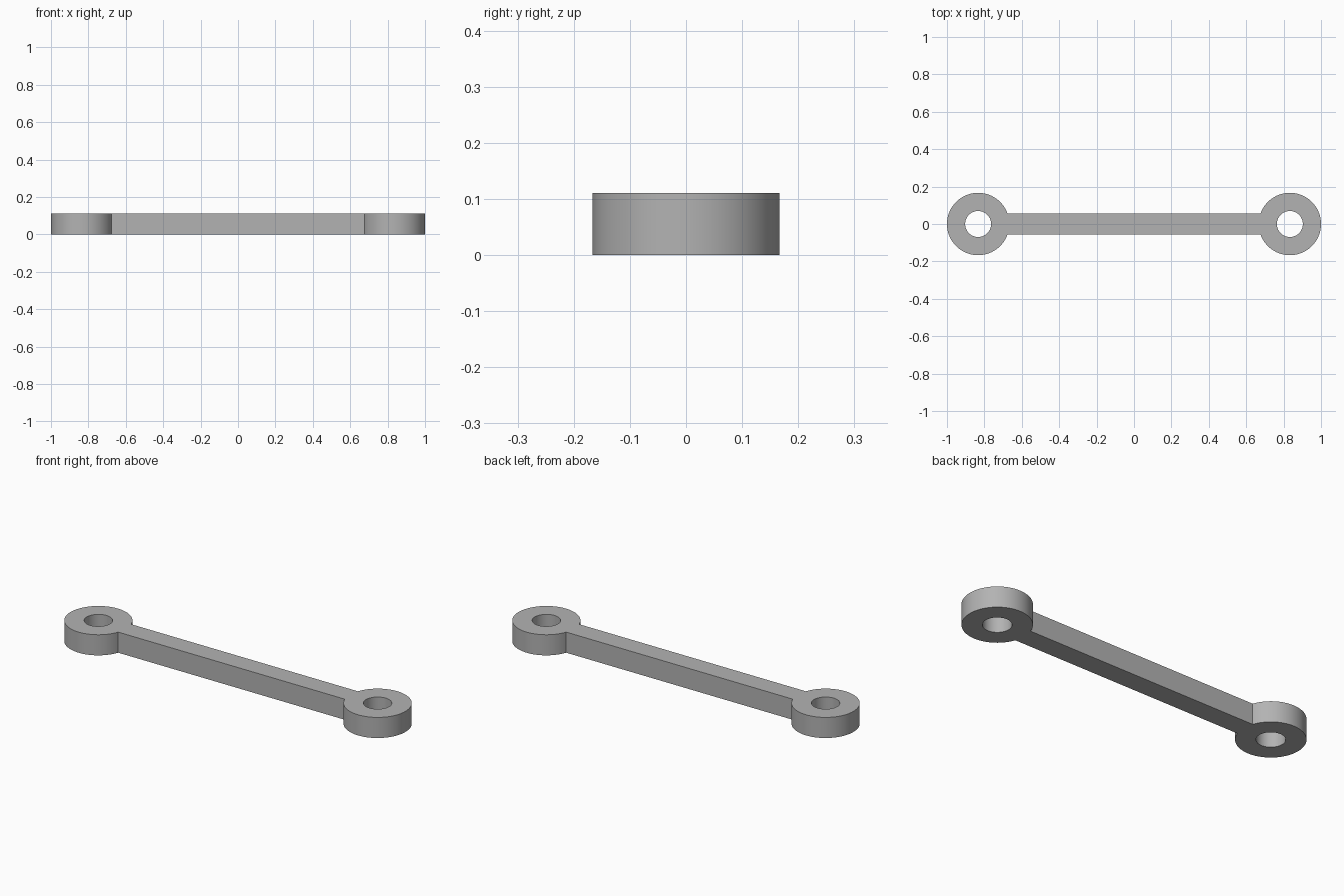
import bpy, bmesh
from math import asin, cos, sin, pi

if "Cube" in bpy.data.objects:
    bpy.data.objects.remove(bpy.data.objects["Cube"], do_unlink=True)

UNIT = 1 / 18
EYE_R, HOLE_R = 3 * UNIT, 1.25 * UNIT
THICK, HALF_WIDTH = 2 * UNIT, UNIT
CENTRE = 15 * UNIT
SEGMENTS = 64

# Plain grey metal
grey = bpy.data.materials.new("grey metal")
grey.use_nodes = True
colour = (0.45, 0.45, 0.45, 1)
grey.diffuse_color = colour
grey.node_tree.nodes["Principled BSDF"].inputs["Base Color"].default_value = colour


def arc(cx, radius, start, end, count):
    """Points along an arc around (cx, 0), both ends included."""
    step = (end - start) / (count - 1)
    return [(cx + radius * cos(start + i * step), radius * sin(start + i * step), 0)
            for i in range(count)]


def add_loop(bm, points):
    verts = [bm.verts.new(p) for p in points]
    return [bm.edges.new((v, verts[i - 1])) for i, v in enumerate(verts)]


bm = bmesh.new()

# Outer outline: two round eyes joined by the straight bar
reach = pi - asin(HALF_WIDTH / EYE_R)
edges = add_loop(bm, arc(CENTRE, EYE_R, -reach, reach, SEGMENTS + 1)
                 + arc(-CENTRE, EYE_R, pi - reach, pi + reach, SEGMENTS + 1))

# Pin holes
for side in (-1, 1):
    edges += add_loop(bm, arc(side * CENTRE, HOLE_R, 0, 2 * pi, SEGMENTS + 1)[:-1])

# Fill the profile and extrude it to full thickness
bmesh.ops.triangle_fill(bm, edges=edges, use_beauty=True, normal=(0, 0, 1))
extruded = bmesh.ops.extrude_face_region(bm, geom=bm.faces[:], use_keep_orig=True)
top = [g for g in extruded["geom"] if isinstance(g, bmesh.types.BMVert)]
bmesh.ops.translate(bm, verts=top, vec=(0, 0, THICK))
bmesh.ops.recalc_face_normals(bm, faces=bm.faces[:])

mesh = bpy.data.meshes.new("link_arm")
bm.to_mesh(mesh)
bm.free()
mesh.materials.append(grey)
link_arm = bpy.data.objects.new("link_arm", mesh)
bpy.context.collection.objects.link(link_arm)

# Smooth round walls, crisp rims
bpy.ops.object.select_all(action="DESELECT")
link_arm.select_set(True)
bpy.context.view_layer.objects.active = link_arm
bpy.ops.object.shade_smooth_by_angle(angle=pi / 6)
